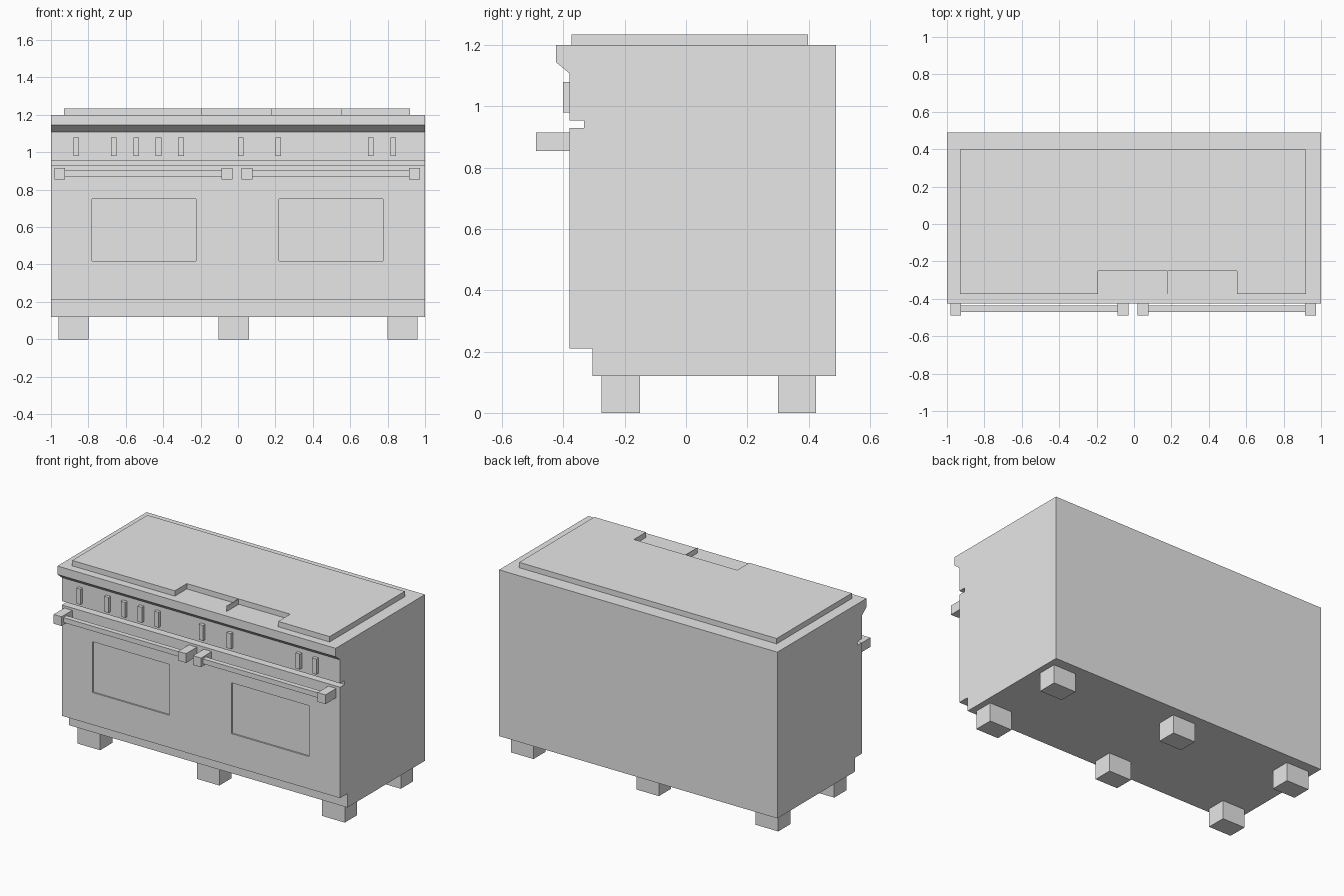
import bpy
import bmesh
from mathutils import Vector

cube = bpy.data.objects.get("Cube")
if cube:
    bpy.data.objects.remove(cube, do_unlink=True)

grey = bpy.data.materials.new("grey_metal")
grey.use_nodes = True
grey.diffuse_color = (0.8, 0.8, 0.8, 1)
grey.node_tree.nodes["Principled BSDF"].inputs["Base Color"].default_value = (0.8, 0.8, 0.8, 1)


def extrude(name, outline, offset):
    """Closed outline of 3D points pushed along an offset into a solid."""
    bm = bmesh.new()
    face = bm.faces.new([bm.verts.new(p) for p in outline])
    result = bmesh.ops.extrude_face_region(bm, geom=[face], use_keep_orig=True)
    moved = [v for v in result["geom"] if isinstance(v, bmesh.types.BMVert)]
    bmesh.ops.translate(bm, verts=moved, vec=Vector(offset))
    bmesh.ops.recalc_face_normals(bm, faces=bm.faces)
    mesh = bpy.data.meshes.new(name)
    bm.to_mesh(mesh)
    bm.free()
    mesh.materials.append(grey)
    obj = bpy.data.objects.new(name, mesh)
    bpy.context.collection.objects.link(obj)
    return obj


def box(name, x0, x1, y0, y1, z0, z1):
    base = [(x0, y0, z0), (x1, y0, z0), (x1, y1, z0), (x0, y1, z0)]
    return extrude(name, base, (0, 0, z1 - z0))


# Cabinet: side profile with control-panel overhang, door gap and toe kick
profile = [(-0.425, 1.2), (-0.425, 1.145), (-0.38, 1.108), (-0.38, 0.955),
           (-0.333, 0.955), (-0.333, 0.93), (-0.38, 0.93), (-0.38, 0.21),
           (-0.305, 0.21), (-0.305, 0.12), (0.49, 0.12), (0.49, 1.2)]
body = extrude("range_body", [(-1, y, z) for y, z in profile], (2, 0, 0))

# Oven windows: shallow recesses in the doors
for side, x in (("right", -0.78), ("left", 0.22)):
    cutter = box(side + "_window_cutter", x, x + 0.555, -0.5, -0.37, 0.42, 0.75)
    cutter.hide_render = True
    cutter.hide_viewport = True
    cutter.display_type = 'WIRE'
    cut = body.modifiers.new(side + "_window", 'BOOLEAN')
    cut.object = cutter
    cut.operation = 'DIFFERENCE'
    cut.solver = 'EXACT'

# Cooktop with a notch at the front, split by a thin divider
top = [(-0.93, -0.373), (-0.193, -0.373), (-0.193, -0.25), (0.55, -0.25),
       (0.55, -0.373), (0.92, -0.373), (0.92, 0.398), (-0.93, 0.398)]
extrude("cooktop", [(x, y, 1.2) for x, y in top], (0, 0, 0.035))
box("notch_divider", 0.177, 0.18, -0.373, -0.25, 1.2, 1.235)

# Control knobs
for i, x in enumerate((-0.865, -0.665, -0.545, -0.425, -0.305, 0.015, 0.215, 0.71, 0.83)):
    box(f"knob_{i + 1}", x - 0.015, x + 0.015, -0.402, -0.38, 0.98, 1.08)

# Door handles: two brackets and a bar each
for side, x in (("right", -0.982), ("left", 0.02)):
    for end, bx in (("outer", x), ("inner", x + 0.895)):
        box(f"{side}_handle_{end}_bracket", bx, bx + 0.057, -0.49, -0.38, 0.855, 0.915)
    box(side + "_handle_bar", x + 0.057, x + 0.895, -0.47, -0.437, 0.87, 0.902)

# Six feet
for row, y in (("front", -0.275), ("back", 0.3)):
    for place, x in (("right", -0.96), ("middle", -0.103), ("left", 0.798)):
        box(f"{row}_{place}_foot", x, x + 0.162, y, y + 0.125, 0, 0.12)
